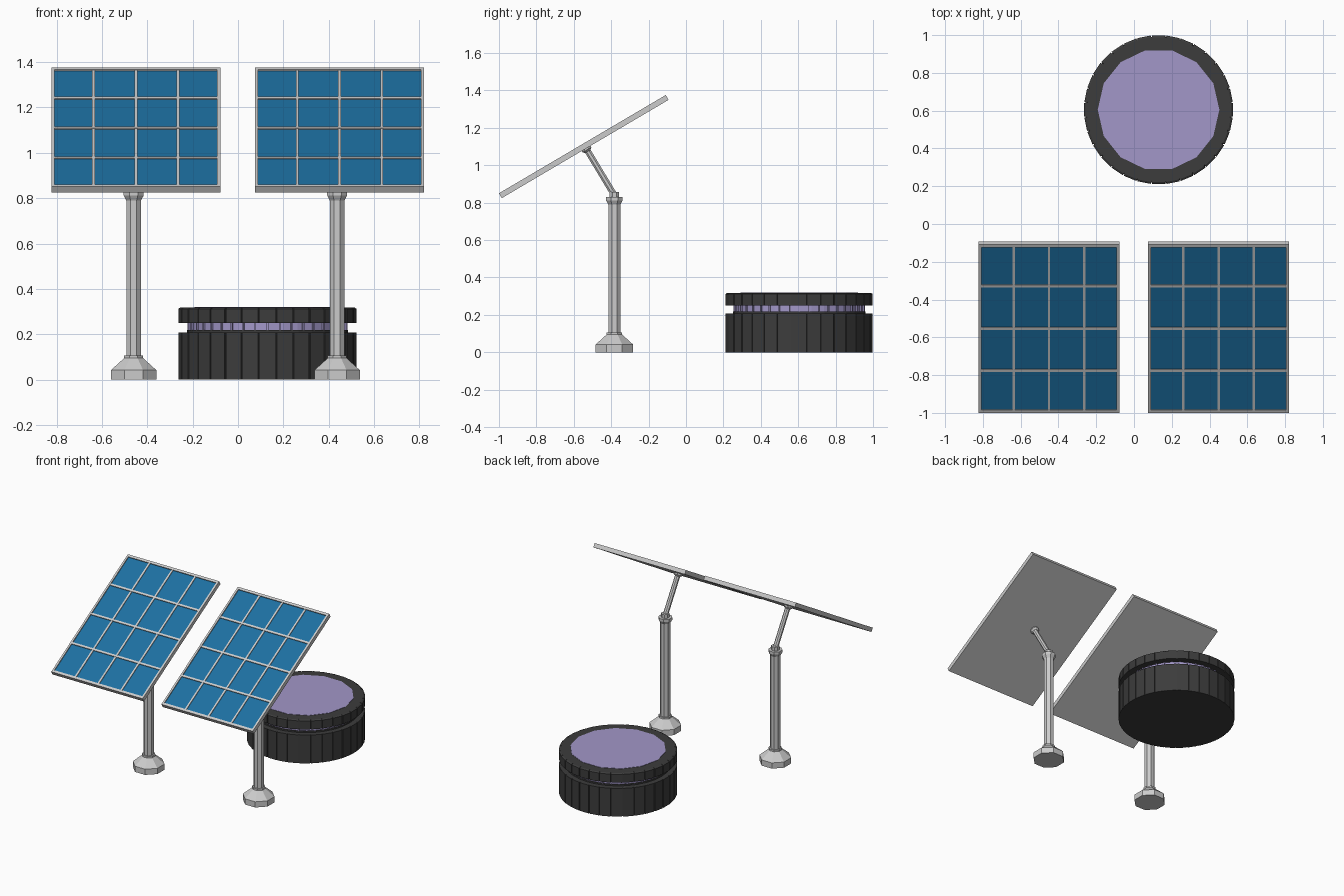
import bpy, bmesh
from math import radians, cos, sin, pi
from mathutils import Vector, Matrix

if "Cube" in bpy.data.objects:
    bpy.data.objects.remove(bpy.data.objects["Cube"])


def material(name, color):
    m = bpy.data.materials.new(name)
    m.diffuse_color = (*color, 1)
    m.use_nodes = True
    m.node_tree.nodes["Principled BSDF"].inputs["Base Color"].default_value = m.diffuse_color
    return m


BLUE = material("cell_blue", (0.012, 0.16, 0.36))
DARK = material("dark_rubber", (0.045, 0.045, 0.045))
LILAC = material("lilac", (0.36, 0.31, 0.58))


def finish(name, bm, mat=None):
    bmesh.ops.recalc_face_normals(bm, faces=bm.faces)
    me = bpy.data.meshes.new(name)
    bm.to_mesh(me)
    bm.free()
    ob = bpy.data.objects.new(name, me)
    bpy.context.collection.objects.link(ob)
    if mat:
        me.materials.append(mat)
    return ob


def lathe(name, profile, angles, matrix, mat=None, bumps=None, close=False):
    """Spin (radius, z) points round z; open ends are capped unless the profile is a loop."""
    bm = bmesh.new()
    n = len(angles)
    bumps = bumps or [0] * n
    rings = [[bm.verts.new(matrix @ Vector(((r + b) * cos(a), (r + b) * sin(a), z)))
              for a, b in zip(angles, bumps)] for r, z in profile]
    pairs = list(zip(rings, rings[1:]))
    if close:
        pairs.append((rings[-1], rings[0]))
    else:
        bm.faces.new(rings[0])
        bm.faces.new(rings[-1])
    for lo, hi in pairs:
        for i in range(n):
            j = (i + 1) % n
            bm.faces.new((lo[i], lo[j], hi[j], hi[i]))
    return finish(name, bm, mat)


def boxes(name, items, matrix, mat=None):
    """Several boxes (centre, size) in one object."""
    bm = bmesh.new()
    for c, s in items:
        bmesh.ops.create_cube(bm, size=1, matrix=matrix @ Matrix.Translation(c) @ Matrix.Diagonal((*s, 1)))
    return finish(name, bm, mat)


def sides(n, offset=0.0):
    return [2 * pi * (i + offset) / n for i in range(n)]


OCT = sides(8, 0.5)
W, L, T = 0.745, 1.035, 0.03


def solar_panel(side, px, post_x):
    # Tilted board with glass sheet and raised frame bars
    m = Matrix.Translation((px, -0.5465, 1.10)) @ Matrix.Rotation(radians(30.5), 4, 'X')
    boxes(side + "_panel_back", [((0, 0, -0.006), (W, L, T - 0.012))], m)
    boxes(side + "_panel_cells", [((0, 0, 0.004), (W - 0.02, L - 0.02, 0.008))], m, BLUE)
    bars = []
    for s in (-1, 1):
        bars.append(((s * (W / 2 - 0.007), 0, 0.007), (0.014, L, 0.016)))
        bars.append(((0, s * (L / 2 - 0.009), 0.007), (W, 0.018, 0.016)))
    for k in (-1, 0, 1):
        bars.append(((k * W / 4, 0, 0.007), (0.013, L, 0.012)))
        bars.append(((0, k * L / 4, 0.007), (W, 0.015, 0.014)))
    boxes(side + "_panel_frame", bars, m)

    # Octagonal foot, post and collar
    p = Matrix.Translation((post_x, -0.383, 0))
    lathe(side + "_post", [(0.108, 0), (0.108, 0.042), (0.045, 0.095), (0.045, 0.107),
                           (0.035, 0.107), (0.035, 0.79), (0.048, 0.812), (0.048, 0.83),
                           (0.028, 0.83), (0.028, 0.857)], OCT, p)

    # Leaning strut up to the panel, with a small mounting flange
    a, b = Vector((post_x, -0.383, 0.84)), Vector((post_x, -0.54, 1.10))
    d = b - a
    st = Matrix.Translation(a) @ d.to_track_quat('Z', 'Y').to_matrix().to_4x4()
    h = d.length
    lathe(side + "_strut", [(0.018, 0), (0.018, h - 0.03), (0.03, h - 0.02), (0.03, h - 0.005)], OCT, st)


solar_panel("left", -0.45, -0.46)
solar_panel("right", 0.4475, 0.437)

# Round drum: ribbed dark body, lilac core, ribbed dark lid ring
drum = Matrix.Translation((0.13, 0.605, 0))
N = 32
step = 2 * pi / N
rib_angles, rib_bumps = [], []
for i in range(N):
    for off, b in ((-0.46, 0), (0.46, 0), (0.47, -0.007), (0.53, -0.007)):
        rib_angles.append((i + off) * step)
        rib_bumps.append(b)
lathe("drum_body", [(0.395, 0), (0.395, 0.208)], rib_angles, drum, DARK, rib_bumps)
lathe("drum_seal", [(0.355, 0.205), (0.355, 0.218)], sides(N), drum, DARK)
lathe("drum_core", [(0.345, 0.21), (0.345, 0.255)], sides(N), drum, LILAC)
lathe("drum_lid_ring", [(0.31, 0.25), (0.395, 0.25), (0.395, 0.312), (0.385, 0.318), (0.31, 0.318)],
      rib_angles, drum, DARK, rib_bumps, close=True)
lathe("drum_top", [(0.322, 0.252), (0.322, 0.32)], sides(14), drum, LILAC)

# Thin vertical ribs in the lid gap
gap = bmesh.new()
for a in sides(40):
    bmesh.ops.create_cube(gap, size=1, matrix=drum @ Matrix.Rotation(a, 4, 'Z')
                          @ Matrix.Translation((0.345, 0, 0.234)) @ Matrix.Diagonal((0.014, 0.008, 0.036, 1)))
finish("drum_gap_ribs", gap, LILAC)
